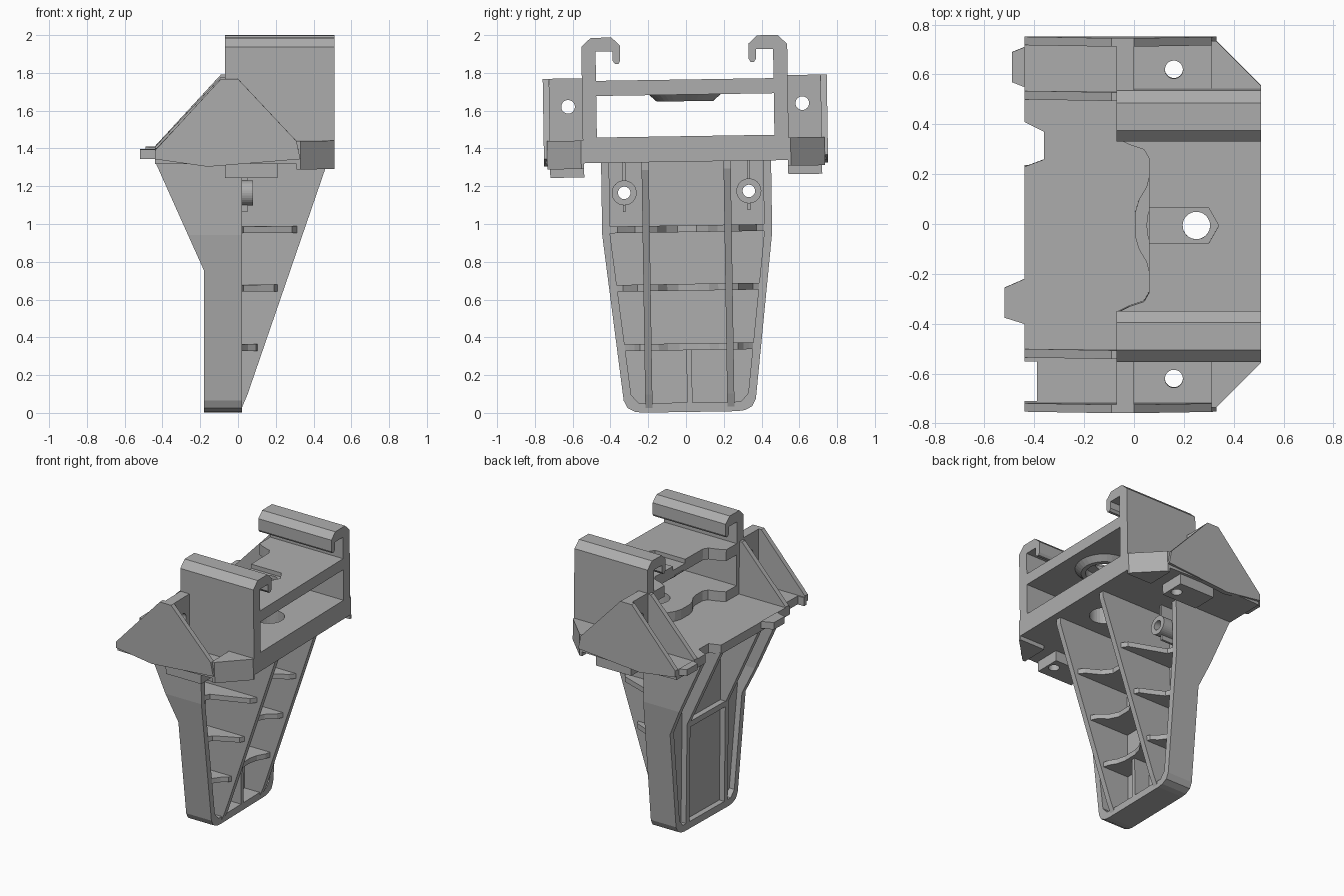
import bpy, bmesh, math
from mathutils import Matrix, Vector

if "Cube" in bpy.data.objects:
    bpy.data.objects.remove(bpy.data.objects["Cube"], do_unlink=True)

grey = bpy.data.materials.new("plain grey")
grey.use_nodes = True
grey.diffuse_color = (0.42, 0.42, 0.42, 1)
grey.node_tree.nodes["Principled BSDF"].inputs["Base Color"].default_value = grey.diffuse_color

# the whole bracket leans very slightly sideways
PIVOT = Vector((0, 0, 1.35))
LEAN = Matrix.Translation(PIVOT) @ Matrix.Rotation(math.radians(0.9), 4, 'X') @ Matrix.Translation(-PIVOT)
PLACE = {'x': lambda p, d: (d, p[0], p[1]),
         'y': lambda p, d: (p[0], d, p[1]),
         'z': lambda p, d: (p[0], p[1], d)}


def prism(name, pts, a, b, axis, grow=1.0):
    """Extrude an outline from a to b; grow scales the far end about its centre."""
    bm = bmesh.new()
    n = len(pts)
    c = [sum(p[i] for p in pts) / n for i in (0, 1)]
    far = [[c[i] + (p[i] - c[i]) * grow for i in (0, 1)] for p in pts]
    lo = [bm.verts.new(PLACE[axis](p, a)) for p in pts]
    hi = [bm.verts.new(PLACE[axis](p, b)) for p in far]
    bm.faces.new(lo)
    bm.faces.new(hi)
    for i in range(n):
        j = (i + 1) % n
        bm.faces.new((lo[i], lo[j], hi[j], hi[i]))
    bmesh.ops.recalc_face_normals(bm, faces=bm.faces)
    bm.transform(LEAN)
    mesh = bpy.data.meshes.new(name)
    bm.to_mesh(mesh)
    bm.free()
    mesh.materials.append(grey)
    ob = bpy.data.objects.new(name, mesh)
    bpy.context.collection.objects.link(ob)
    return ob


def box(name, x, y, z):
    return prism(name, [(x[0], y[0]), (x[1], y[0]), (x[1], y[1]), (x[0], y[1])], z[0], z[1], 'z')


def disc(name, u, v, r, a, b, axis, grow=1.0):
    ring = [(u + r * math.cos(t * math.tau / 32), v + r * math.sin(t * math.tau / 32)) for t in range(32)]
    return prism(name, ring, a, b, axis, grow)


def cut(ob, cutter, op='DIFFERENCE'):
    mod = ob.modifiers.new("cut", 'BOOLEAN')
    mod.operation, mod.solver, mod.object = op, 'EXACT', cutter
    bpy.context.view_layer.objects.active = ob
    bpy.ops.object.modifier_apply(modifier=mod.name)
    bpy.data.objects.remove(cutter, do_unlink=True)


def both(half):
    """Close a half outline given as (y, other) by mirroring y."""
    return half + [(-y, v) for y, v in reversed(half)]


def flip(pts, s):
    return [(x, s * y) for x, y in pts]


# base plate with the catch tab and notch on its rear edge
base = prism("base_plate", [(-.44, -.5), (.51, -.5), (.51, .5), (-.44, .5), (-.44, .41), (-.36, .37),
                            (-.36, .26), (-.44, .23)], 1.33, 1.395, 'z')
cut(base, disc("cutter", .25, 0, .1, 1.2, 1.5, 'z'))
prism("catch_tab", [(-.44, -.4), (-.52, -.375), (-.52, -.255), (-.44, -.22)], 1.35, 1.4, 'z')
prism("ear_tab", [(-.44, .55), (-.49, .57), (-.49, .69), (-.44, .71)], 1.355, 1.4, 'z')


# raised floor with a wavy rear edge, and the upper deck
def wave(bulge):
    pts = [(.51, .475), (-.07, .475), (-.07, .35), (-.02, .325), (.04, .305), (.06, .27), (.06, .19)]
    if bulge:
        pts += [(.05, .15), (.02, .1), (.005, .05)]
    return pts + flip(pts[::-1], -1)


floor = prism("raised_floor", wave(True), 1.39, 1.465, 'z')
cut(floor, disc("cutter", .25, 0, .1, 1.2, 1.6, 'z'))
deck = prism("upper_deck", wave(False), 1.685, 1.765, 'z')
cup = disc("deck_cup", .25, 0, .2, 1.695, 1.65, 'z', .75)
cut(deck, disc("cutter", .25, 0, .055, 1.5, 1.9, 'z'))
cut(deck, disc("cutter", .25, 0, .12, 1.6, 1.71, 'z'))
cut(deck, prism("cutter", [(.03, -.07), (.3, -.07), (.34, 0), (.3, .07), (.03, .07)], 1.735, 1.8, 'z'))
cut(cup, disc("cutter", .25, 0, .12, 1.5, 1.8, 'z'))

for s, side in ((1, "left"), (-1, "right")):
    # side wall ending in an inward hook
    hook = [(.545, 1.33), (.545, 1.945), (.495, 1.993), (.385, 1.993), (.34, 1.95), (.34, 1.87), (.35, 1.853),
            (.368, 1.853), (.38, 1.87), (.38, 1.92), (.47, 1.92), (.47, 1.33)]
    prism("hook_wall_" + side, [(s * y, z) for y, z in hook], -.07, .51, 'x')

    # ear: floor, outer cheek, inner cheek and drilled upright
    ear_pts = [(-.44, .5), (-.44, .735), (-.1, .75), (.31, .735), (.34, .71), (.34, .5)]
    ear_floor = prism("ear_floor_" + side, flip(ear_pts, s), 1.33, 1.39, 'z')
    rail = box("ear_rail_" + side, (-.07, .21), (min(s * .54, s * .72), max(s * .54, s * .72)), (1.255, 1.34))
    for part in (ear_floor, rail):
        cut(part, disc("cutter", .16, s * .62, .036, 1.2, 1.5, 'z'))
    if s < 0:
        cut(ear_floor, box("cutter", (-.5, -.39), (-.71, -.55), (1.3, 1.5)))
    prism("ear_cheek_" + side, [(-.44, 1.355), (-.16, 1.315), (.33, 1.355), (.31, 1.45), (0, 1.78), (-.09, 1.78),
                                (-.44, 1.4)], s * .718, s * .752, 'y')
    prism("ear_inner_cheek_" + side, [(-.44, 1.34), (0, 1.34), (0, 1.77), (-.09, 1.77), (-.44, 1.4)],
          s * .5, s * .535, 'y')
    upright = box("ear_upright_" + side, (-.07, 0), (min(s * .5, s * .73), max(s * .5, s * .73)), (1.35, 1.78))
    cut(upright, disc("cutter", s * .62, 1.63, .036, -.3, .3, 'x'))
    prism("corner_block_" + side, flip([(.31, .54), (.51, .54), (.51, .555), (.33, .735), (.31, .735)], s),
          1.3, 1.45, 'z')

    # long tapering rib of the leg
    prism("leg_rib_" + side, [(-.44, 1.34), (-.18, .76), (-.18, .03), (.02, .03), (.05, .1), (.46, 1.29),
                              (.46, 1.34)], s * .198, s * .236, 'y')

    # screw boss with small fins
    boss = disc("screw_boss_" + side, s * .33, 1.17, .066, -.13, .08, 'x')
    cut(boss, disc("cutter", s * .33, 1.17, .033, -.5, .5, 'x'))
    for z in ((1.07, 1.11), (1.23, 1.34)):
        box("boss_fin_" + side, (-.12, .05), (s * .33 - .008, s * .33 + .008), z)

# leg shell: a tapered U, trimmed to its side profile
shell = prism("leg_shell", both([(.45, 1.34), (.45, .95), (.35, .07), (.33, .03), (.29, .01), (.25, .005)])
              , -.44, .02, 'x')
cut(shell, prism("cutter", both([(.408, 1.5), (.408, .95), (.31, .1), (.27, .055)]), -.6, .2, 'x'))
cut(shell, prism("cutter", [(-.44, 1.34), (-.18, .76), (-.18, -.1), (.1, -.1), (.1, 1.34)], -.6, .6, 'y'),
    'INTERSECT')
web = prism("leg_web", both([(.42, 1.34), (.42, .95), (.32, .1), (.28, .04)]), -.14, -.1, 'x')
for s in (1, -1):
    cut(web, disc("cutter", s * .33, 1.17, .033, -.5, .5, 'x'))
box("leg_crossbar", (-.18, -.13), (-.2, .2), (.73, .77))
box("leg_centre_fin", (-.11, .02), (-.014, .014), (.05, .35))

# stiffening shelves: scooped in the middle, S-shaped outside
for z in (.975, .665, .35):
    tip = .02 + (z - .1) * .34
    wall = .32 + min(z - .1, .85) * .11
    mid = [(-.11, .2), (tip, .2), (tip * .9, .16), (tip * .6, .11), (tip * .45, .05)]
    prism("middle_shelf", mid + flip(mid[::-1], -1), z - .018, z + .018, 'z')
    gap = wall - .23
    for s in (1, -1):
        outer = [(-.11, .23), (tip, .23), (tip * .9, .23 + gap * .25), (tip * .5, .23 + gap * .5),
                 (.03, .23 + gap * .75), (.01, wall), (-.11, wall)]
        prism("outer_shelf", flip(outer, s), z - .018, z + .018, 'z')
